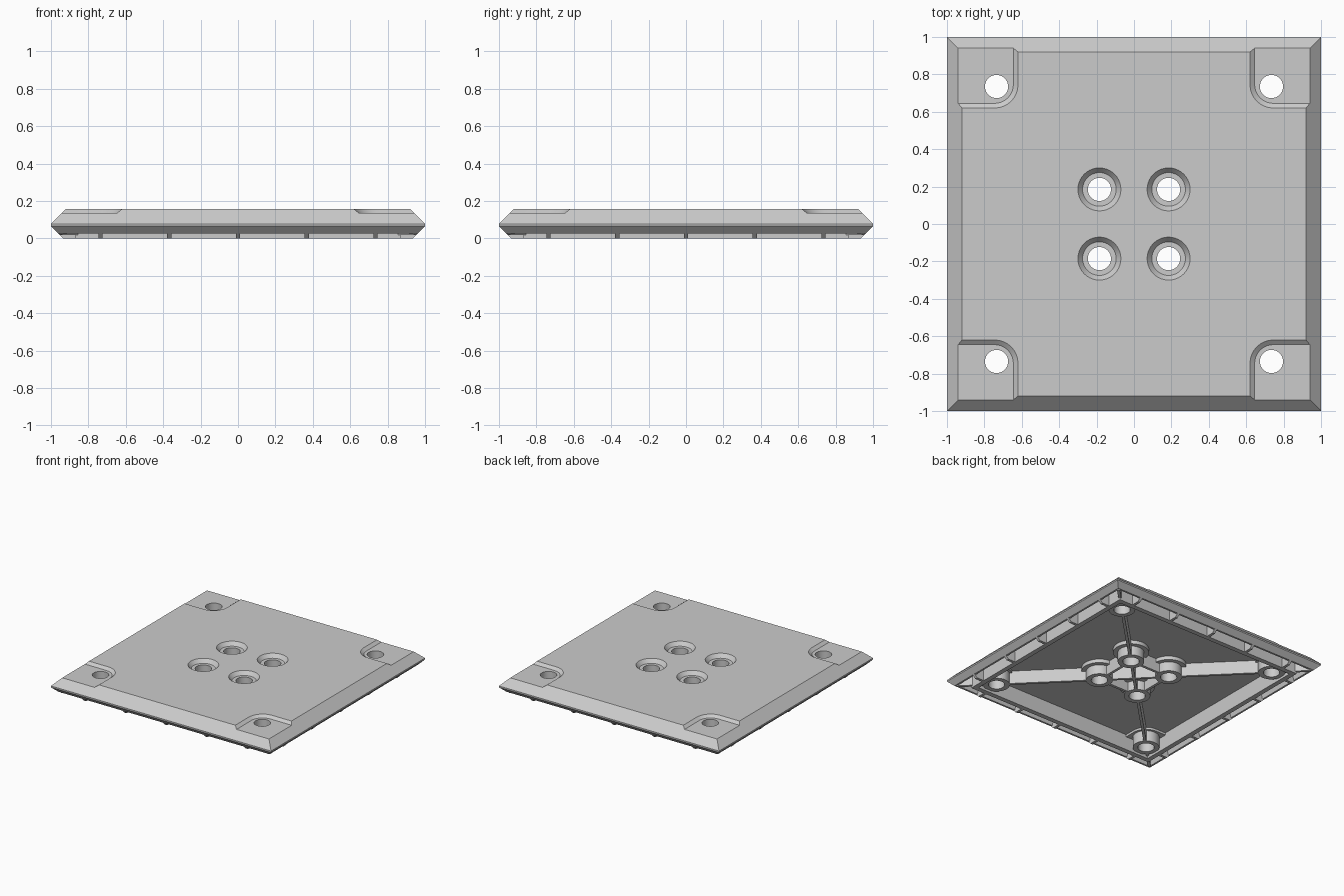
import bpy, bmesh
from math import cos, sin, pi, sqrt
from mathutils import Matrix, Vector

if "Cube" in bpy.data.objects:
    bpy.data.objects.remove(bpy.data.objects["Cube"])

SIGNS = [(1, 1), (-1, 1), (-1, -1), (1, -1)]


def loft(name, rings, closed=False):
    """Skin a stack of equal-length point rings; closed joins last to first."""
    bm = bmesh.new()
    vs = [[bm.verts.new(p) for p in r] for r in rings]
    n = len(rings[0])
    for k in range(len(vs) if closed else len(vs) - 1):
        a, b = vs[k], vs[(k + 1) % len(vs)]
        for i in range(n):
            j = (i + 1) % n
            bm.faces.new((a[i], a[j], b[j], b[i]))
    if not closed:
        bm.faces.new(vs[0])
        bm.faces.new(vs[-1])
    bmesh.ops.recalc_face_normals(bm, faces=bm.faces)
    me = bpy.data.meshes.new(name)
    bm.to_mesh(me)
    bm.free()
    ob = bpy.data.objects.new(name, me)
    bpy.context.collection.objects.link(ob)
    return ob


def square(h, z):
    return [(sx * h, sy * h, z) for sx, sy in SIGNS]


def circle(x, y, r, z, n=40):
    return [(x + r * cos(2 * pi * i / n), y + r * sin(2 * pi * i / n), z) for i in range(n)]


def corner(sx, sy, inner, outer, r, z, n=8):
    """Square corner region with its inward corner rounded."""
    pts = [(outer, inner), (outer, outer), (inner, outer)]
    pts += [(inner + r - r * cos(pi / 2 * i / n), inner + r - r * sin(pi / 2 * i / n))
            for i in range(n + 1)]
    return [(sx * x, sy * y, z) for x, y in pts]


def rib(name, profile, angle, offset=0.0, t=0.022):
    """Thin plate: (radial, z) profile swung to an angle about z."""
    m = Matrix.Rotation(angle, 4, 'Z')
    return loft(name, [[m @ Vector((r, offset + s * t / 2, z)) for r, z in profile]
                       for s in (-1, 1)])


def cut(target, cutter):
    cutter.hide_render = True
    mod = target.modifiers.new("cut", 'BOOLEAN')
    mod.operation, mod.solver, mod.object = 'DIFFERENCE', 'EXACT', cutter
    bpy.context.view_layer.objects.active = target
    bpy.ops.object.modifier_apply(modifier=mod.name)
    bpy.data.objects.remove(cutter)


def smooth(ob):
    bpy.ops.object.select_all(action='DESELECT')
    ob.select_set(True)
    bpy.context.view_layer.objects.active = ob
    bpy.ops.object.shade_smooth_by_angle(angle=0.5)


TOP, CEIL, FLOOR, LOW = 0.157, 0.125, 0.137, 0.018
CORNER, MID, HOLE = 0.735, 0.185, 0.062

# Chamfered plate body
plate = loft("plate", [square(0.935, 0), square(1, 0.065), square(1, 0.077), square(0.92, TOP)])

# Edge groove and central underside cavity
groove = [(0.87, -0.1), (1.2, -0.1), (1.2, 0.025), (0.945, 0.025), (0.925, 0.095), (0.87, 0.095)]
cut(plate, loft("groove_cutter", [square(h, z) for h, z in groove], closed=True))
cut(plate, loft("cavity_cutter", [square(0.835, -0.1), square(0.825, CEIL)]))

for sx, sy in SIGNS:
    # Corner recess and its through hole
    cut(plate, loft("recess_cutter", [corner(sx, sy, 0.645, 1.2, 0.1, FLOOR),
                                      corner(sx, sy, 0.62, 1.2, 0.125, TOP),
                                      corner(sx, sy, 0.62, 1.2, 0.125, 0.3)]))
    cx, cy = sx * CORNER, sy * CORNER
    cut(plate, loft("hole_cutter", [circle(cx, cy, HOLE, 0), circle(cx, cy, HOLE, 0.3)]))
    # Countersunk centre hole
    mx, my = sx * MID, sy * MID
    sink = [(HOLE, 0), (HOLE, 0.127), (0.09, 0.127), (0.115, TOP), (0.115, 0.3)]
    cut(plate, loft("sink_cutter", [circle(mx, my, r, z) for r, z in sink]))
smooth(plate)

for sx, sy in SIGNS:
    cx, cy, mx, my = sx * CORNER, sy * CORNER, sx * MID, sy * MID
    # Thickened underside below each corner recess
    pad = loft("corner_pad", [corner(sx, sy, 0.615, 0.85, 0.12, z) for z in (0.107, 0.13)])
    cut(pad, loft("pad_hole", [circle(cx, cy, HOLE, 0), circle(cx, cy, HOLE, 0.3)]))
    smooth(pad)
    # Corner screw tube
    tube = [(HOLE, LOW), (0.1, LOW), (0.1, 0.13), (HOLE, 0.13)]
    smooth(loft("corner_boss", [circle(cx, cy, r, z) for r, z in tube], closed=True))
    # Stepped centre screw tube
    tube = [(HOLE, LOW), (0.1, LOW), (0.1, 0.095), (0.135, 0.095), (0.135, 0.126), (HOLE, 0.126)]
    smooth(loft("centre_boss", [circle(mx, my, r, z) for r, z in tube], closed=True))

dm, dc = MID * sqrt(2), CORNER * sqrt(2)
for k in range(4):
    side, diag = k * pi / 2, k * pi / 2 + pi / 4
    # Diagonal ribs between the tubes
    for a, b in ((0, dm - 0.08), (dm + 0.08, dc - 0.08)):
        rib("diagonal_rib", [(a, LOW), (b, LOW), (b, 0.127), (a, 0.127)], diag)
    # Short rib from corner tube out to the corner of the rim
    s = sqrt(2)
    rib("corner_rib", [(dc + 0.08, LOW), (0.945 * s, LOW), (0.955 * s, 0.03),
                       (0.94 * s, 0.1), (dc + 0.08, 0.1)], diag)
    # Plate linking neighbouring centre tubes
    w = MID - 0.08
    loft("centre_link", [[Matrix.Rotation(side, 3, 'Z') @ Vector((MID + dx, dy, z))
                          for dx, dy in ((-.011, -w), (.011, -w), (.011, w), (-.011, w))]
                         for z in (LOW, 0.127)])
    # Small ribs across the edge groove
    for off in (-0.735, -0.3675, 0, 0.3675, 0.735):
        rib("edge_rib", [(0.86, 0), (0.935, 0), (0.96, 0.025), (0.95, 0.06),
                         (0.93, 0.1), (0.86, 0.1)], side, off)
